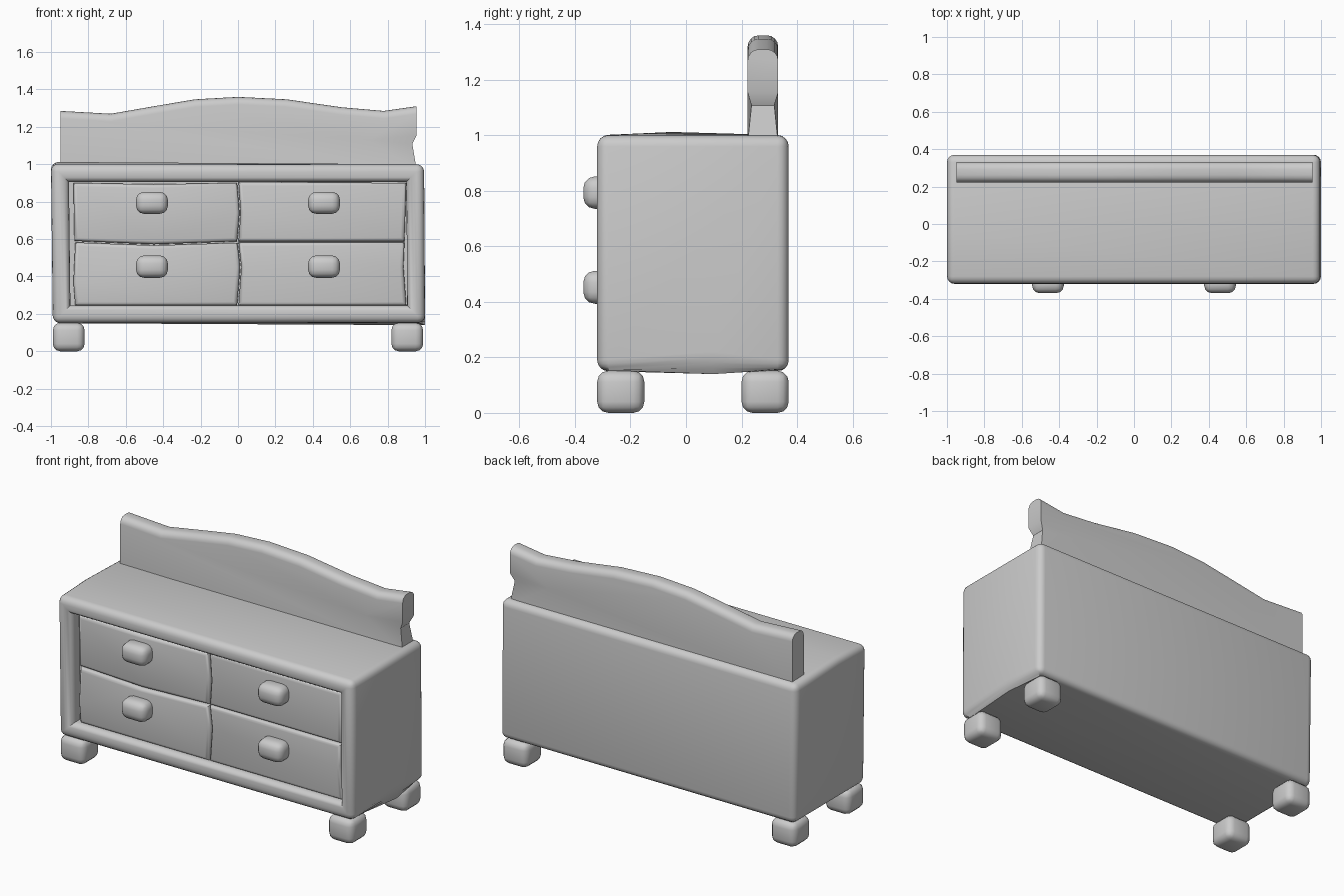
import bpy, bmesh
from mathutils import Vector

if "Cube" in bpy.data.objects:
    bpy.data.objects.remove(bpy.data.objects["Cube"])


def finish(bm, name):
    bmesh.ops.recalc_face_normals(bm, faces=bm.faces[:])
    me = bpy.data.meshes.new(name)
    bm.to_mesh(me)
    bm.free()
    ob = bpy.data.objects.new(name, me)
    bpy.context.collection.objects.link(ob)
    bpy.ops.object.select_all(action='DESELECT')
    ob.select_set(True)
    bpy.context.view_layer.objects.active = ob
    bpy.ops.object.shade_smooth_by_angle(angle=0.6)
    return ob


def bevel(bm, edges, width, seg):
    bmesh.ops.bevel(bm, geom=edges, offset=width, offset_type='OFFSET', segments=seg,
                    profile=0.5, affect='EDGES', clamp_overlap=True)


def prism(pts, y0, y1):
    # extrude an x-z outline from y0 to y1; returns bmesh and its front face
    bm = bmesh.new()
    a = [bm.verts.new((x, y0, z)) for x, z in pts]
    b = [bm.verts.new((x, y1, z)) for x, z in pts]
    front = bm.faces.new(a)
    bm.faces.new(b[::-1])
    n = len(pts)
    for i in range(n):
        j = (i + 1) % n
        bm.faces.new((a[j], a[i], b[i], b[j]))
    bmesh.ops.recalc_face_normals(bm, faces=bm.faces[:])
    return bm, front


def rounded_box(name, lo, hi, width, seg=3):
    bm, _ = prism([(lo[0], lo[2]), (hi[0], lo[2]), (hi[0], hi[2]), (lo[0], hi[2])], lo[1], hi[1])
    bevel(bm, bm.edges[:], width, seg)
    return finish(bm, name)


# Cabinet body with a recessed front opening
bm, front = prism([(-0.99, 0.15), (1, 0.15), (0.995, 1.0), (-1, 1.0)], -0.32, 0.37)
bmesh.ops.inset_region(bm, faces=[front], thickness=0.095, use_even_offset=True)
rim = set(front.edges)
ext = bmesh.ops.extrude_discrete_faces(bm, faces=[front])['faces'][0]
for v in ext.verts:
    v.co.y += 0.08


# worn side edges: one pushed-up point each
def wear(x_sign, z, y, dz):
    for e in bm.edges[:]:
        m = (e.verts[0].co + e.verts[1].co) / 2
        if m.x * x_sign > 0.98 and abs(m.z - z) < 0.01 and e.calc_length() > 0.5:
            v0 = e.verts[0]
            t = (y - v0.co.y) / (e.other_vert(v0).co.y - v0.co.y)
            _, nv = bmesh.utils.edge_split(e, v0, t)
            nv.co.z += dz
            return


wear(-1, 1.0, -0.05, 0.012)
wear(1, 0.15, 0.1, 0.03)
outer = []
for e in bm.edges:
    big = all(abs(v.co.x) > 0.98 for v in e.verts)
    ring = all(abs(v.co.x) < 0.93 and v.co.y < -0.31 for v in e.verts)
    if big or ring:
        outer.append(e)
bevel(bm, outer, 0.04, 4)
finish(bm, "cabinet_body")

# Four drawer fronts with slightly uneven outlines
F = -0.285
drawers = {
    "drawer_upper_left": [(-0.875, 0.59), (-0.45, 0.572), (-0.005, 0.588), (0.008, 0.74),
                          (-0.005, 0.9), (-0.45, 0.893), (-0.88, 0.9)],
    "drawer_lower_left": [(-0.87, 0.245), (-0.005, 0.245), (0.012, 0.45), (-0.003, 0.58),
                          (-0.45, 0.566), (-0.87, 0.582), (-0.88, 0.37)],
    "drawer_upper_right": [(0.003, 0.588), (0.89, 0.588), (0.9, 0.9), (0.003, 0.905), (0.014, 0.74)],
    "drawer_lower_right": [(0.003, 0.245), (0.9, 0.245), (0.885, 0.45), (0.89, 0.582),
                           (0.003, 0.582), (0.018, 0.45)],
}
for name, pts in drawers.items():
    bm, face = prism(pts, F, -0.23)
    bevel(bm, list(face.edges), 0.02, 3)
    finish(bm, name)

# Knobs and feet
for sx, side in ((-1, "left"), (1, "right")):
    for z0, z1, row in ((0.735, 0.852, "upper"), (0.393, 0.512, "lower")):
        x = sx * 0.46
        rounded_box(f"knob_{row}_{side}", (x - 0.085, -0.37, z0), (x + 0.085, -0.25, z1), 0.042)
    for y0, y1, end in ((-0.32, -0.15, "front"), (0.2, 0.37, "back")):
        xa, xb = sorted((sx * 0.82, sx * 0.99))
        rounded_box(f"foot_{end}_{side}", (xa, y0, 0), (xb, y1, 0.152), 0.04)

# Backboard: wavy top, dented right end
top = [(0.955, 1.31), (0.78, 1.285), (0.55, 1.305), (0.26, 1.347), (0, 1.36), (-0.23, 1.347),
       (-0.45, 1.31), (-0.68, 1.27), (-0.95, 1.285)]
end = [(0.955, 0.97), (0.932, 1.108), (0.955, 1.155)]
bm, front = prism([(-0.95, 0.97)] + end + top, 0.222, 0.332)
for f in [f for f in bm.faces if len(f.verts) > 4]:
    # fan the dent into the broad face so it fades inwards
    y = f.verts[0].co.y
    loop = [v for v in f.verts]
    find = lambda p: min(loop, key=lambda v: (v.co - Vector((p[0], y, p[1]))).length)
    d, c, b = [find(p) for p in end]
    apex = bm.verts.new((0.7, y, 1.13))
    loop[loop.index(c)] = apex
    bm.faces.remove(f)
    bm.faces.new(loop)
    bm.faces.new((apex, d, c))
    bm.faces.new((apex, c, b))
    c.co.y += 0.014 if y < 0.27 else -0.014
bmesh.ops.recalc_face_normals(bm, faces=bm.faces[:])
crest = [e for e in bm.edges if all(v.co.z > 1.2 for v in e.verts)
         and abs(e.verts[0].co.y - e.verts[1].co.y) < 0.01]
bevel(bm, crest, 0.04, 4)
finish(bm, "backboard")
